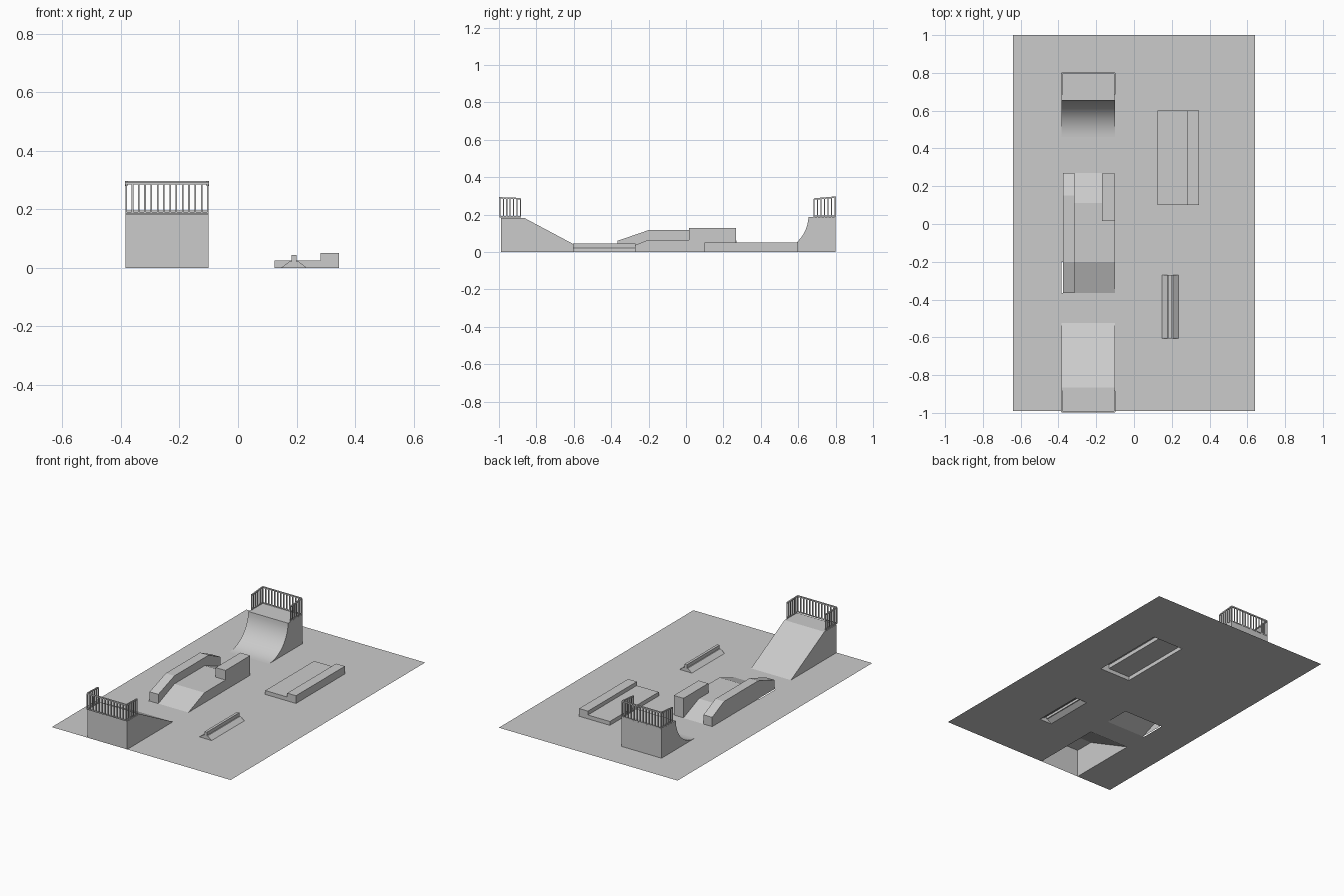
import bpy, bmesh, math
from mathutils import Vector

cube = bpy.data.objects.get("Cube")
if cube:
    bpy.data.objects.remove(cube)

concrete = bpy.data.materials.new("grey_concrete")
concrete.use_nodes = True
concrete.diffuse_color = (0.6, 0.6, 0.6, 1)
concrete.node_tree.nodes["Principled BSDF"].inputs["Base Color"].default_value = (0.6, 0.6, 0.6, 1)


def finish(bm, name):
    bmesh.ops.recalc_face_normals(bm, faces=bm.faces)
    mesh = bpy.data.meshes.new(name)
    bm.to_mesh(mesh)
    bm.free()
    mesh.materials.append(concrete)
    obj = bpy.data.objects.new(name, mesh)
    bpy.context.collection.objects.link(obj)
    return obj


def shell(name, profile, start, end, axis="x", under=()):
    """Extrude an open profile along an axis, capped at both ends, bottomless."""
    bm = bmesh.new()
    rings = []
    for s in (start, end):
        rings.append([bm.verts.new((s, p, z) if axis == "x" else (p, s, z))
                      for p, z in list(profile) + list(under)])
    a, b = rings
    for i in range(len(profile) - 1):
        bm.faces.new((a[i], a[i + 1], b[i + 1], b[i]))
    bm.faces.new(a)
    bm.faces.new(b)
    return finish(bm, name)


def bar(bm, a, b, width):
    """Square bar between two points."""
    a, b = Vector(a), Vector(b)
    d = b - a
    mat = d.to_track_quat("Z", "Y").to_matrix().to_4x4()
    mat.translation = (a + b) / 2
    made = bmesh.ops.create_cube(bm, size=1)["verts"]
    bmesh.ops.scale(bm, verts=made, vec=(width, width, d.length))
    bmesh.ops.transform(bm, verts=made, matrix=mat)


def railing(name, back, front, deck, drop):
    """Guard rail around three sides of a deck."""
    bm = bmesh.new()
    low, high = deck + 0.004, deck + 0.105
    left, right = LEFT + 0.003, RIGHT - 0.003
    runs = [((left, back), (right, back), 13, 0),
            ((left, back), (left, front), 6, drop),
            ((right, back), (right, front), 6, drop)]
    for p, q, count, fall in runs:
        bar(bm, (*p, high), (*q, high - fall), 0.008)
        bar(bm, (*p, low), (*q, low), 0.006)
        for i in range(count + 1):
            x, y = Vector(p).lerp(Vector(q), i / count)
            bar(bm, (x, y, deck), (x, y, high - fall * i / count), 0.0055)
    return finish(bm, name)


LEFT, RIGHT = -0.385, -0.1

# Ground sheet, open beneath the hollow obstacles
holes = [(LEFT, RIGHT, -0.99, -0.523), (LEFT, RIGHT, -0.365, -0.2),
         (0.125, 0.345, 0.1, 0.6), (0.147, 0.235, -0.605, -0.27)]
xs = sorted({-0.64, 0.64} | {v for h in holes for v in h[:2]})
ys = sorted({-0.99, 1.0} | {v for h in holes for v in h[2:]})
bm = bmesh.new()
grid = [[bm.verts.new((x, y, 0)) for y in ys] for x in xs]
for i in range(len(xs) - 1):
    for j in range(len(ys) - 1):
        cx, cy = (xs[i] + xs[i + 1]) / 2, (ys[j] + ys[j + 1]) / 2
        if not any(h[0] < cx < h[1] and h[2] < cy < h[3] for h in holes):
            bm.faces.new((grid[i][j], grid[i + 1][j], grid[i + 1][j + 1], grid[i][j + 1]))
bmesh.ops.dissolve_limit(bm, angle_limit=0.01, verts=bm.verts, edges=bm.edges)
ground = finish(bm, "ground_sheet")
if ground.data.polygons[0].normal.z < 0:
    ground.data.flip_normals()

# Straight bank ramp
shell("bank_ramp", [(-0.99, 0), (-0.99, 0.182), (-0.865, 0.182), (-0.523, 0)], LEFT, RIGHT)
railing("bank_railing", -0.995, -0.885, 0.184, 0.004)

# Curved quarter pipe
radius = 0.195
curve = [(0.46 + radius * math.sin(t), radius - radius * math.cos(t))
         for t in (math.radians(88 * i / 16) for i in range(17))]
pipe = shell("quarter_pipe", curve + [(0.8, curve[-1][1]), (0.8, 0)], LEFT, RIGHT)
bpy.ops.object.select_all(action="DESELECT")
pipe.select_set(True)
bpy.context.view_layer.objects.active = pipe
bpy.ops.object.shade_smooth_by_angle(angle=math.radians(30))
railing("quarter_pipe_railing", 0.798, 0.685, 0.188, 0.01)

# Central box with a slope at each end
shell("fun_box", [(-0.365, 0), (-0.2, 0.065), (0.11, 0.065), (0.27, 0)], LEFT + 0.008, RIGHT)

# Long ledge following the central box
shell("long_ledge", [(-0.365, 0), (-0.365, 0.06), (-0.2, 0.117), (0.15, 0.117),
                     (0.27, 0.06), (0.27, 0)],
      LEFT + 0.008, -0.315, under=[(0.11, 0.065), (-0.2, 0.065)])

# Short raised block on the other side
shell("short_ledge", [(0.015, 0.065), (0.015, 0.127), (0.268, 0.127), (0.268, 0)],
      -0.17, RIGHT, under=[(0.11, 0.065)])

# Low pad with a raised kerb
shell("manual_pad", [(0.125, 0), (0.125, 0.025), (0.282, 0.025), (0.282, 0.05),
                     (0.345, 0.05), (0.345, 0)], 0.1, 0.6, axis="y")

# Grind bar on a sloped base
shell("grind_block", [(0.147, 0), (0.177, 0.022), (0.183, 0.022), (0.183, 0.044),
                      (0.2, 0.044), (0.2, 0.022), (0.206, 0.022), (0.235, 0)],
      -0.605, -0.27, axis="y")
